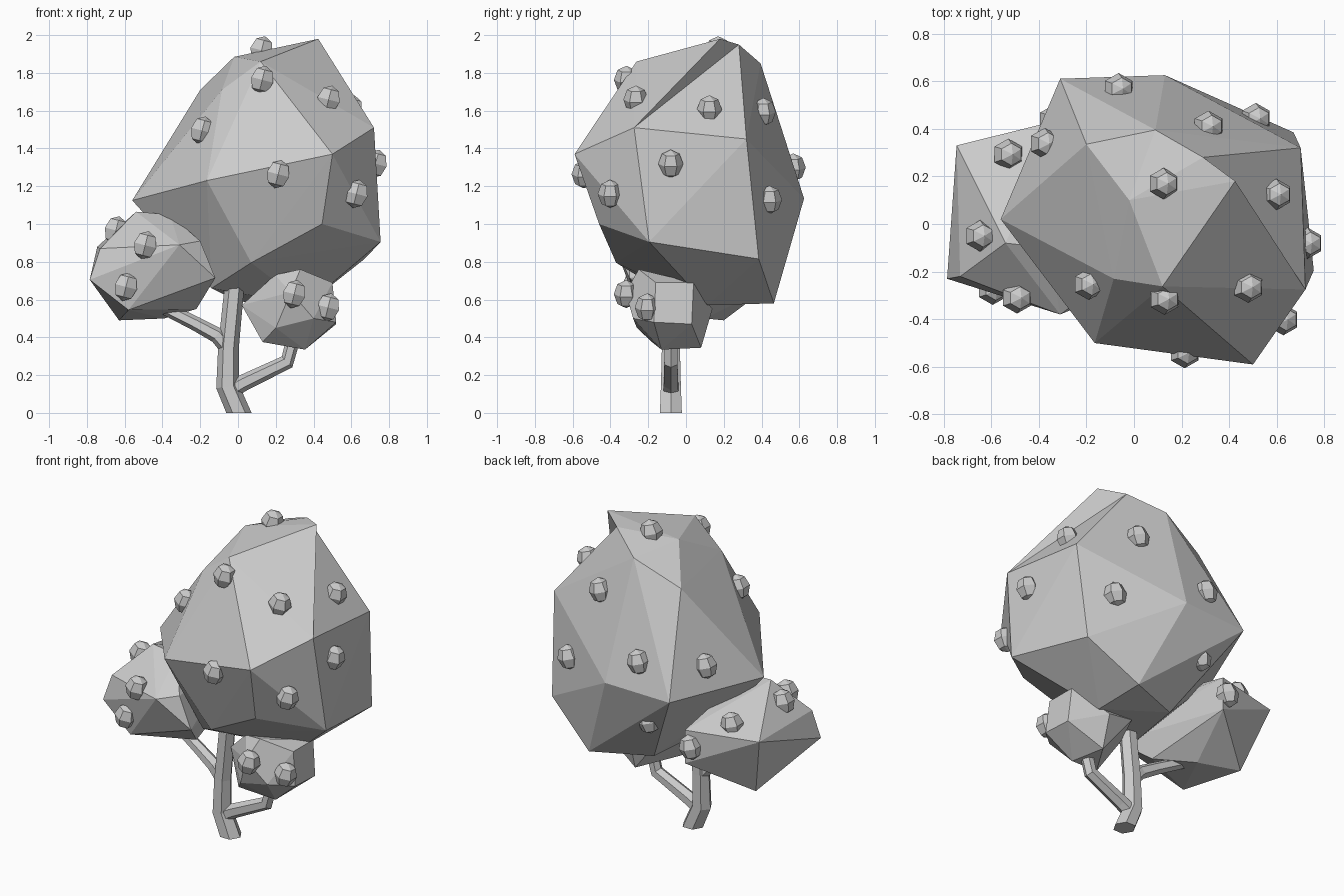
import bpy, bmesh
from mathutils import Vector, Matrix
from mathutils.bvhtree import BVHTree
from math import cos, sin, tau

if "Cube" in bpy.data.objects:
    bpy.data.objects.remove(bpy.data.objects["Cube"])


def add_object(name, bm):
    bmesh.ops.recalc_face_normals(bm, faces=bm.faces)
    me = bpy.data.meshes.new(name)
    bm.to_mesh(me)
    bm.free()
    ob = bpy.data.objects.new(name, me)
    bpy.context.collection.objects.link(ob)
    return ob


def tube(name, path, radii, sides=6):
    """Faceted tube along a path; the first ring stays flat if it starts on the ground."""
    pts = [Vector(p) for p in path]
    bm = bmesh.new()
    rings = []
    for i, (p, r) in enumerate(zip(pts, radii)):
        t = (pts[min(i + 1, len(pts) - 1)] - pts[max(i - 1, 0)]).normalized()
        if i == 0 and p.z == 0:
            t = Vector((0, 0, 1))
        u = Vector((0, 1, 0)).cross(t).normalized()
        v = t.cross(u)
        rings.append([bm.verts.new(p + r * (u * cos(tau * k / sides) + v * sin(tau * k / sides)))
                      for k in range(sides)])
    for a, b in zip(rings, rings[1:]):
        for k in range(sides):
            j = (k + 1) % sides
            bm.faces.new((a[k], a[j], b[j], b[k]))
    bm.faces.new(rings[0])
    bm.faces.new(rings[-1])
    add_object(name, bm)


def foliage(name, corners, fruit_spots, dent=None):
    """Faceted clump wrapped around a few corners, with upright fruit set into its surface."""
    bm = bmesh.new()
    for c in corners:
        bm.verts.new(c)
    bmesh.ops.convex_hull(bm, input=bm.verts[:])
    bmesh.ops.delete(bm, geom=[v for v in bm.verts if not v.link_faces], context='VERTS')
    if dent:  # turn one hull edge to make a shallow dent
        for e in bm.edges[:]:
            if all(min((v.co - Vector(d)).length for v in e.verts) < 1e-3 for d in dent):
                bmesh.ops.rotate_edges(bm, edges=[e], use_ccw=True)
                break
    else:
        bmesh.ops.dissolve_limit(bm, angle_limit=0.06, verts=bm.verts[:], edges=bm.edges[:])
    bmesh.ops.recalc_face_normals(bm, faces=bm.faces)
    tree = BVHTree.FromBMesh(bm)
    for i, spot in enumerate(fruit_spots):
        hit, normal, _, _ = tree.find_nearest(Vector(spot))
        depth = -0.03 if normal.z < -0.3 and normal.y > 0 else 0.004
        fb = bmesh.new()
        bmesh.ops.create_uvsphere(fb, u_segments=6, v_segments=4, radius=1)
        fb.transform(Matrix.Translation(hit + normal * depth)
                     @ Matrix.Rotation(0.25, 4, 'Y') @ Matrix.Diagonal((.069, .066, .077, 1)))
        add_object(f"{name}_fruit_{i + 1}", fb)
    add_object(name, bm)


# trunk and its two branches
tube("trunk", [(0.005, -.08, 0), (-.055, -.08, .14), (-.05, -.08, .35), (-.02, -.08, .66), (-.01, -.06, .8)],
     [.067, .061, .055, .052, .047])
tube("left_branch", [(-.04, -.08, .33), (-.11, -.08, .41), (-.22, -.06, .47), (-.42, -.02, .57)],
     [.045, .042, .038, .034])
tube("right_branch", [(-.04, -.08, .12), (.03, -.08, .16), (.26, -.08, .27), (.3, -.08, .42)],
     [.046, .044, .04, .038])

# large crown
foliage("main_foliage",
        [(-.56, .02, 1.125), (-.165, -.5, 1.23), (.5, -.59, 1.37), (.12, -.262, 1.86), (.425, .18, 1.98),
         (-.02, .1, 1.885), (-.085, -.23, 1.71), (-.24, .185, 1.61), (-.2, .335, 1.71), (.09, .395, 1.85),
         (.29, .28, 1.95), (.72, -.275, 1.51), (.7, .32, 1.45), (.755, -.195, .905), (.67, .385, .815),
         (.445, -.46, 1.0), (.07, -.37, .795), (.13, .625, 1.135), (-.31, .61, 1.12), (.355, .465, .58),
         (.36, .115, .57), (0, .32, .59), (-.14, -.15, .66)],
        [(.125, -.33, 1.77), (.475, -.26, 1.65), (-.2, -.26, 1.5), (.21, -.58, 1.25), (.61, -.39, 1.16),
         (.65, .13, 1.65), (.75, -.08, 1.32), (.12, .17, 1.94), (-.065, .57, 1.3), (.32, .43, 1.6),
         (.52, .46, 1.13), (-.38, .34, 1.27), (-.1, .53, .87)],
        dent=[(.425, .18, 1.98), (.7, .32, 1.45)])

# lower left clump
foliage("left_foliage",
        [(-.745, .33, .88), (-.785, -.23, .705), (-.73, -.22, .87), (-.63, .2, .49), (-.54, -.08, 1.065),
         (-.36, -.1, 1.05), (-.31, -.38, .89), (-.2, -.3, .91), (-.12, -.3, .715), (-.22, -.1, .55),
         (-.58, -.25, .545), (-.3, .44, .88), (-.3, .44, .67), (-.39, .1, .5)],
        [(-.5, -.33, .91), (-.59, -.26, .67), (-.53, .3, .94), (-.65, -.05, .97), (-.34, .45, .78)])

# lower right clump
foliage("right_foliage",
        [(.195, -.2, .73), (.33, -.25, .76), (.5, -.16, .69), (.5, .04, .69), (.52, -.17, .48),
         (.52, .03, .47), (.355, -.13, .335), (.3, .08, .345), (.13, -.18, .375), (.02, -.1, .57),
         (.28, -.32, .64), (.4, -.28, .5), (.2, -.26, .45), (.1, .1, .6), (.3, .14, .55)],
        [(.3, -.32, .63), (.49, -.22, .56)])
